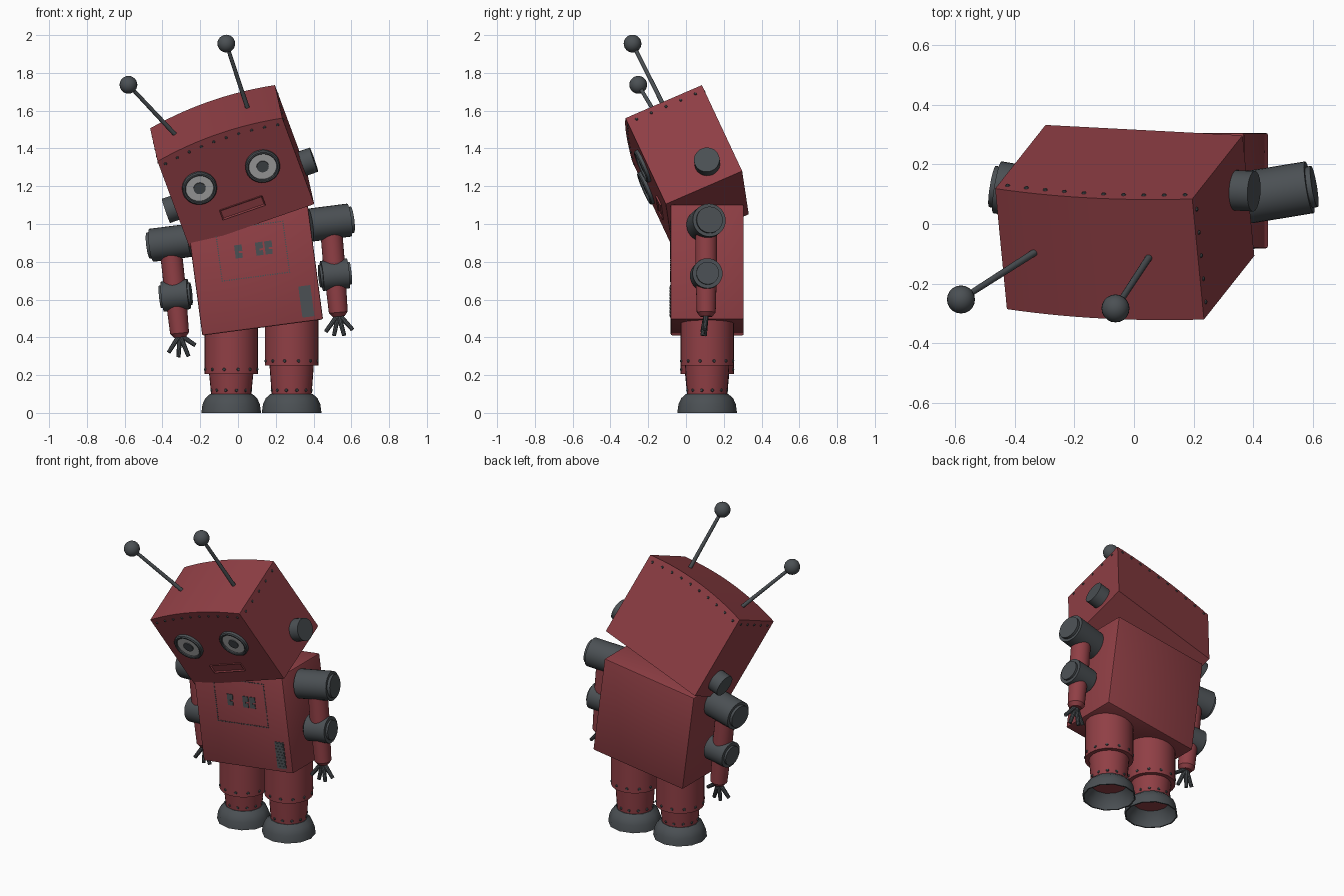
import bpy, bmesh
from math import sin, cos, pi, radians
from mathutils import Matrix, Vector as V

if "Cube" in bpy.data.objects:
    bpy.data.objects.remove(bpy.data.objects["Cube"])


def material(name, rgb):
    m = bpy.data.materials.new(name)
    m.use_nodes = True
    m.diffuse_color = (*rgb, 1)
    m.node_tree.nodes["Principled BSDF"].inputs["Base Color"].default_value = (*rgb, 1)
    return m


RED = material("dull_red_paint", (0.28, 0.05, 0.06))
DARK = material("dark_grey_metal", (0.07, 0.08, 0.088))
PALE = material("pale_eye_grey", (0.5, 0.5, 0.5))


def finish(name, bm, mat, matrix=None, smooth=True):
    bmesh.ops.recalc_face_normals(bm, faces=bm.faces)
    me = bpy.data.meshes.new(name)
    bm.to_mesh(me)
    bm.free()
    me.materials.append(mat)
    ob = bpy.data.objects.new(name, me)
    bpy.context.collection.objects.link(ob)
    if matrix:
        ob.matrix_world = matrix
    if smooth:
        bpy.ops.object.select_all(action='DESELECT')
        bpy.context.view_layer.objects.active = ob
        ob.select_set(True)
        bpy.ops.object.shade_smooth_by_angle(angle=radians(35))
    return ob


def add_rod(bm, a, b, r1, r2=None, seg=20):
    a, b = V(a), V(b)
    rot = (b - a).to_track_quat('Z', 'Y').to_matrix().to_4x4()
    bmesh.ops.create_cone(bm, cap_ends=True, segments=seg, radius1=r1,
                          radius2=r1 if r2 is None else r2, depth=(b - a).length,
                          matrix=Matrix.Translation((a + b) / 2) @ rot)


def rod(name, a, b, r1, r2=None, mat=DARK, seg=20, matrix=None):
    bm = bmesh.new()
    add_rod(bm, a, b, r1, r2, seg)
    return finish(name, bm, mat, matrix)


def add_box(bm, loc, size):
    bmesh.ops.create_cube(bm, size=1, matrix=Matrix.Translation(loc) @ Matrix.Diagonal((*size, 1)))


def lathe(name, profile, loc, mat, seg):
    """Spin (radius, height) points around z."""
    bm = bmesh.new()
    vs = [bm.verts.new((r, 0, z)) for r, z in profile]
    es = [bm.edges.new(p) for p in zip(vs, vs[1:])]
    bmesh.ops.spin(bm, geom=vs + es, cent=(0, 0, 0), axis=(0, 0, 1), angle=2 * pi, steps=seg)
    bmesh.ops.remove_doubles(bm, verts=bm.verts, dist=1e-4)
    return finish(name, bm, mat, Matrix.Translation(loc))


# Tilted frames for the head and the torso
ax = V((0.95, -0.05, 0.329)).normalized()
ay = V((-0.09, 0.914, 0.395))
ay = (ay - ax * ay.dot(ax)).normalized()
HEAD = Matrix.Translation((-0.031, 0.006, 1.306)) @ Matrix((ax, ay, ax.cross(ay))).transposed().to_4x4()
TORSO = Matrix.Translation((0.09, 0.112, 0.757)) @ Matrix.Rotation(radians(-7.6), 4, 'Y')

# Head: box with an arched top
W, D, H, ARCH = 0.35, 0.221, 0.265, 0.035


def roof(x):
    return H + ARCH * (1 - (x / W) ** 2)


bm = bmesh.new()
xs = [W - 2 * W * i / 16 for i in range(17)]
outline = [(-W, -H), (W, -H)] + [(x, roof(x)) for x in xs]
face = bm.faces.new([bm.verts.new((x, -D, z)) for x, z in outline])
ext = bmesh.ops.extrude_face_region(bm, geom=[face])
bmesh.ops.translate(bm, vec=(0, 2 * D, 0), verts=[e for e in ext["geom"] if isinstance(e, bmesh.types.BMVert)])
finish("head", bm, RED, HEAD)

# Head rivets around the upper edge
bm = bmesh.new()
for i in range(10):
    x = (i - 4.5) * 0.07
    for s in (-1, 1):
        add_rod(bm, (x, s * D, roof(x) - 0.035), (x, s * (D + 0.005), roof(x) - 0.035), 0.008, 0.005, 8)
for i in range(5):
    y = (i - 2) * 0.085
    for s in (-1, 1):
        add_rod(bm, (s * W, y, H - 0.03), (s * (W + 0.005), y, H - 0.03), 0.008, 0.005, 8)
finish("head_rivets", bm, DARK, HEAD)

# Eyes: rim, pale disc and pupil; ears on the sides
for side, s in (("left", 1), ("right", -1)):
    ex, ez = -0.013 + s * 0.177, 0.043
    eye = HEAD @ Matrix.Translation((ex, -D, ez)) @ Matrix.Rotation(radians(90), 4, 'X')
    rim = lathe(side + "_eye_rim", [(0.074, 0), (0.074, 0.018), (0.078, 0.022), (0.086, 0.022), (0.092, 0.016), (0.092, 0)],
                (0, 0, 0), DARK, 32)
    rim.matrix_world = eye
    rod(side + "_eye_disc", (0, 0, -0.005), (0, 0, 0.01), 0.076, None, PALE, 32, eye)
    rod(side + "_pupil", (0, 0, 0.005), (0, 0, 0.016), 0.032, None, DARK, 24, eye)
    rod(side + "_ear", (s * 0.33, 0.07, -0.15), (s * 0.415, 0.07, -0.15), 0.068, None, DARK, 24, HEAD)

# Mouth: raised plate with a sunken slot
bm = bmesh.new()
add_box(bm, (-0.013, -D, -0.147), (0.24, 0.018, 0.058))
bm.normal_update()
front = [f for f in bm.faces if f.normal.y < -0.9]
bmesh.ops.inset_region(bm, faces=front, thickness=0.009)
bmesh.ops.translate(bm, vec=(0, 0.007, 0), verts=front[0].verts)
finish("mouth", bm, RED, HEAD, False)

# Antennas
for side, base, tip in (("left", (0.055, -0.105, 1.6), (-0.062, -0.283, 1.955)),
                        ("right", (-0.325, -0.09, 1.465), (-0.58, -0.253, 1.737))):
    rod(side + "_antenna", base, tip, 0.012, 0.01, DARK, 12)
    bm = bmesh.new()
    bmesh.ops.create_uvsphere(bm, u_segments=20, v_segments=12, radius=0.047, matrix=Matrix.Translation(tip))
    finish(side + "_antenna_ball", bm, DARK)

# Torso
bm = bmesh.new()
add_box(bm, (0, 0, 0), (0.645, 0.387, 0.615))
bmesh.ops.bevel(bm, geom=list(bm.edges), offset=0.008, segments=2, affect='EDGES', profile=0.5)
finish("torso", bm, RED, TORSO)
FRONT = -0.1935

# Dotted seam of the chest panel
bm = bmesh.new()
pw, ph, pz = 0.18, 0.136, 0.1
dots = [(pw * (i / 14 - 1), pz + s * ph) for i in range(29) for s in (-1, 1)]
dots += [(s * pw, pz + ph * (i / 11 - 1)) for i in range(1, 22) for s in (-1, 1)]
for x, z in dots:
    add_rod(bm, (x, FRONT + 0.002, z), (x, FRONT - 0.003, z), 0.0042, None, 6)
finish("chest_panel_seam", bm, DARK, TORSO, False)

# Chest marks: small plain bars
bm = bmesh.new()
for x in (-0.073, 0.038, 0.087):
    for dx, dz, h in ((-0.01, 0, 0.07), (0.01, 0.018, 0.034), (0.008, -0.022, 0.026)):
        add_box(bm, (x + dx, FRONT, 0.108 + dz), (0.02, 0.008, h))
finish("chest_marks", bm, DARK, TORSO, False)

# Vent with slats
bm = bmesh.new()
add_box(bm, (0.2475, FRONT, -0.201), (0.064, 0.006, 0.166))
for i in range(9):
    add_box(bm, (0.2475, FRONT - 0.003, -0.201 + (i - 4) * 0.018), (0.056, 0.006, 0.008))
finish("side_vent", bm, DARK, TORSO, False)

# Legs, feet and leg rivets
for side, x, hem in (("left", 0.284, 0.25), ("right", -0.036, 0.205)):
    loc = (x, 0.112, 0)
    lathe(side + "_leg", [(0, hem + 0.26), (0.142, hem + 0.26), (0.142, hem), (0.117, hem), (0.105, 0.085), (0, 0.085)],
          loc, RED, 28)
    lathe(side + "_foot", [(0.1, 0.1), (0.112, 0.1), (0.137, 0.078), (0.152, 0.045), (0.158, 0.0),
                           (0.15, 0.0), (0.143, 0.042), (0.1, 0.09)], loc, DARK, 12)
    bm = bmesh.new()
    for i in range(12):
        d = V((cos(i * pi / 6 + 0.26), sin(i * pi / 6 + 0.26), 0))
        for r, z in ((0.141, hem + 0.025), (0.107, 0.12)):
            p = V(loc) + d * r + V((0, 0, z))
            add_rod(bm, p, p + d * 0.006, 0.009, 0.006, 8)
    finish(side + "_leg_rivets", bm, DARK)

# Arms: shoulder, upper arm, elbow, forearm and fingers
Y = 0.107
arms = (("left", 1, (0.49, 1.008), (0.513, 0.732), (0.533, 0.51), ((0.465, 0.43), (0.508, 0.408), (0.562, 0.41), (0.607, 0.44))),
        ("right", -1, (-0.36, 0.9), (-0.33, 0.622), (-0.307, 0.4), ((-0.367, 0.32), (-0.315, 0.295), (-0.262, 0.3), (-0.226, 0.358))))
for side, s, sh, el, wr, tips in arms:
    sh, el, wr = (V((p[0], Y, p[1])) for p in (sh, el, wr))
    out = V((s * 0.975, 0.16, s * 0.125)).normalized()
    rod(side + "_shoulder", sh - out * 0.11, sh + out * 0.1, 0.088, None, DARK, 28)
    rod(side + "_shoulder_cap", sh + out * 0.1, sh + out * 0.117, 0.07, None, DARK, 28)
    rod(side + "_upper_arm", sh, el, 0.058, None, RED, 24)
    axis = V((0.985, 0.1 * s, 0.1)).normalized()
    rod(side + "_elbow", el - axis * 0.07, el + axis * 0.07, 0.08, None, DARK, 28)
    rod(side + "_elbow_caps", el - axis * 0.083, el + axis * 0.083, 0.06, None, DARK, 28)
    rod(side + "_forearm", el, wr + (el - wr) * 0.1, 0.056, 0.05, RED, 24)
    rod(side + "_wrist", wr + (el - wr) * 0.1, wr, 0.05, 0.032, RED, 24)
    bm = bmesh.new()
    for i, t in enumerate(tips):
        add_rod(bm, wr + (el - wr) * 0.06, (t[0], Y - 0.02 + 0.012 * (i % 2), t[1]), 0.014, 0.011, 10)
    finish(side + "_fingers", bm, DARK)
